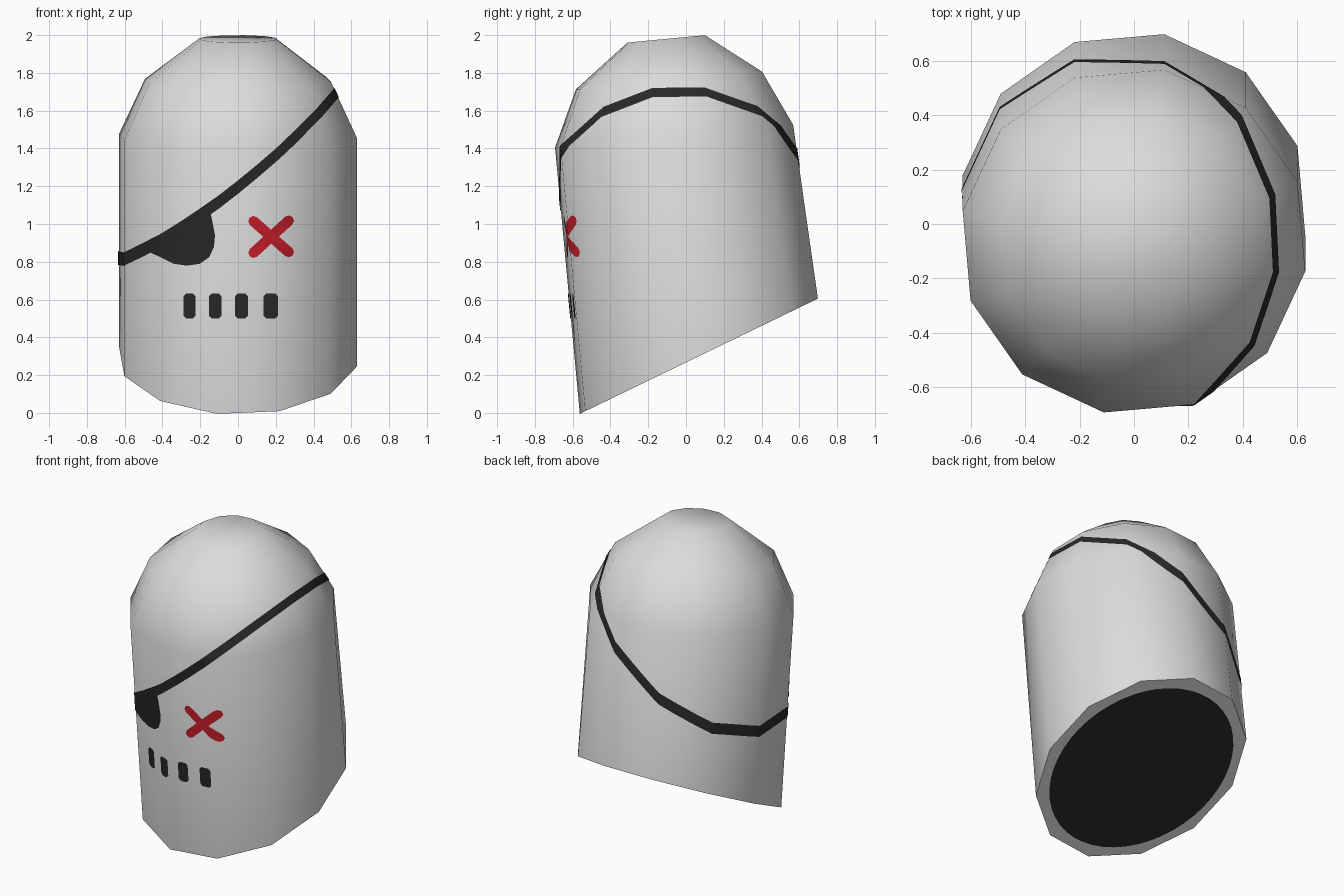
import bpy, bmesh, math
from mathutils import Vector

if "Cube" in bpy.data.objects:
    bpy.data.objects.remove(bpy.data.objects["Cube"])

SIDES, R, BASE_Y = 12, 0.64, 0.068
BASE_N = Vector((0, 0.6, -1.24)).normalized()


def material(name, rgb):
    m = bpy.data.materials.new(name)
    m.diffuse_color = (*rgb, 1)
    m.use_nodes = True
    m.node_tree.nodes["Principled BSDF"].inputs["Base Color"].default_value = m.diffuse_color
    return m


pale = material("pale grey", (0.72, 0.72, 0.72))
dark = material("charcoal", (0.022, 0.022, 0.022))
red = material("red", (0.62, 0.014, 0.025))


def base_z(y):
    return 0.6 * (y + 0.552) / 1.24


def finish(name, bm, mat):
    me = bpy.data.meshes.new(name)
    bm.to_mesh(me)
    ob = bpy.data.objects.new(name, me)
    bpy.context.collection.objects.link(ob)
    me.materials.append(mat)
    bpy.ops.object.select_all(action='DESELECT')
    ob.select_set(True)
    bpy.context.view_layer.objects.active = ob
    bpy.ops.object.shade_smooth_by_angle(angle=math.radians(50))
    return ob


# Body: leaning 12-sided tube with slanted base and faceted dome
body = bmesh.new()


def ring(r, yc, zc=None):
    vs = []
    for k in range(SIDES):
        a = math.radians(-10 + 30 * k)
        x, y = r * math.sin(a), yc - r * math.cos(a)
        z = base_z(y) if zc is None else zc + 0.095 * (y - yc)
        vs.append(body.verts.new((x, y, z)))
    return vs


rings = [ring(R, BASE_Y), ring(R, -0.063, 1.465),
         ring(0.5, -0.09, 1.76), ring(0.208, -0.105, 1.98)]
for lo, hi in zip(rings, rings[1:]):
    for k in range(SIDES):
        j = (k + 1) % SIDES
        body.faces.new((lo[k], lo[j], hi[j], hi[k]))
body.faces.new(rings[0][::-1])
body.faces.new(rings[-1])
bmesh.ops.recalc_face_normals(body, faces=body.faces[:])
body.normal_update()
finish("body", body, pale)


# Painted details: pieces of the body skin clipped by planes, lifted slightly
def clip_piece(out, planes, front_only):
    bm = body.copy()
    bm.normal_update()
    drop = [f for f in bm.faces if len(f.verts) > 4 or (front_only and f.normal.y > -0.05)]
    bmesh.ops.delete(bm, geom=drop, context='FACES')
    for co, no in planes:
        bmesh.ops.bisect_plane(bm, geom=bm.verts[:] + bm.edges[:] + bm.faces[:], dist=1e-5,
                               plane_co=co, plane_no=no, clear_outer=True)
    me = bpy.data.meshes.new("piece")
    bm.to_mesh(me)
    bm.free()
    out.from_mesh(me)
    bpy.data.meshes.remove(me)


def lift(name, bm, mat, height):
    bmesh.ops.remove_doubles(bm, verts=bm.verts[:], dist=0.0008)
    bm.normal_update()
    moves = [(v, v.normal.copy()) for v in bm.verts]
    for v, n in moves:
        v.co += n * height
    finish(name, bm, mat)


def outline_planes(pts):
    c = Vector((sum(p[0] for p in pts), 0, sum(p[1] for p in pts))) / len(pts)
    planes = []
    for (x0, z0), (x1, z1) in zip(pts, pts[1:] + pts[:1]):
        co, no = Vector((x0, 0, z0)), Vector((z1 - z0, 0, x0 - x1)).normalized()
        if no.dot(c - co) > 0:
            no = -no
        planes.append((co, no))
    return planes


def front_decal(name, pts, mat, height=0.004):
    bm = bmesh.new()
    clip_piece(bm, outline_planes(pts), True)
    lift(name, bm, mat, height)


# Strap: slanted band all the way round, in narrow slices
def strap_z(x):
    return 1.2 + 0.8 * x + 0.2 * x * x


strap = bmesh.new()
for i in range(-7, 7):
    x0, x1 = i * 0.1, i * 0.1 + 0.1
    s = (strap_z(x1) - strap_z(x0)) / 0.1
    h = 0.027 * math.sqrt(1 + 0.75)
    up = Vector((-s, -0.06, 1)).normalized()
    mid = Vector((x0, -0.6, strap_z(x0)))
    lift_v = Vector((0, 0, h))
    clip_piece(strap, [(mid, Vector((-1, 0, 0))), (Vector((x1, 0, 0)), Vector((1, 0, 0))),
                       (mid + lift_v, up), (mid - lift_v, -up)], False)
lift("strap", strap, dark, 0.004)

# Eye patch hanging from the strap
front_decal("eye_patch", [(-.48, .86), (-.41, .825), (-.34, .79), (-.27, .78), (-.2, .79),
                          (-.15, .825), (-.125, .88), (-.12, .94), (-.135, 1.02), (-.15, 1.09)],
            dark, 0.0045)


# Crossed eye: two round-ended bars
def bar(a, b, w):
    ang = math.atan2(b[1] - a[1], b[0] - a[0])
    return [(c[0] + w * math.cos(ang + math.radians(t)), c[1] + w * math.sin(ang + math.radians(t)))
            for c, start in ((b, -90), (a, 90)) for t in range(start, start + 181, 45)]


front_decal("cross_eye_bar_1", bar((.082, 1.015), (.266, .852), .028), red)
front_decal("cross_eye_bar_2", bar((.082, .848), (.266, 1.018), .028), red, 0.0045)

# Teeth: four upright marks with clipped corners
for i, (x, w) in enumerate(((-.255, .031), (-.12, .031), (.018, .034), (.173, .038))):
    c, h, z = 0.014, 0.066, 0.566
    front_decal(f"tooth_{i + 1}", [(x - w + c, z - h), (x + w - c, z - h), (x + w, z - h + c),
                                   (x + w, z + h - c), (x + w - c, z + h), (x - w + c, z + h),
                                   (x - w, z + h - c), (x - w, z - h + c)], dark)

# Dark disc on the slanted base
disc = bmesh.new()
vs = []
for k in range(48):
    a = math.tau * k / 48
    y = BASE_Y + 0.56 * math.sin(a)
    vs.append(disc.verts.new(Vector((0.56 * math.cos(a), y, base_z(y))) + BASE_N * 0.004))
disc.faces.new(vs[::-1])
finish("base_disc", disc, dark)
